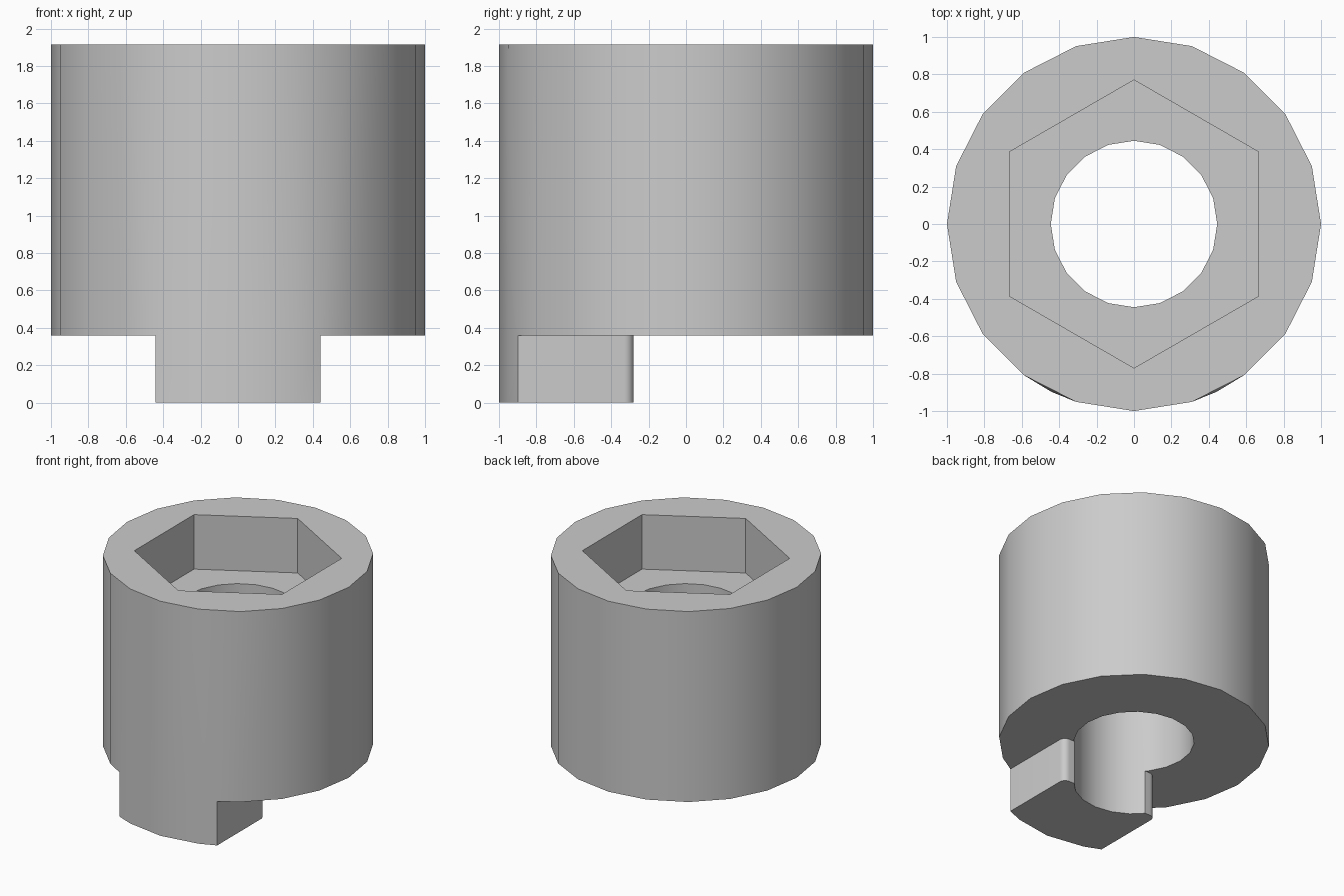
import bpy, bmesh
from math import sin, cos, radians
from mathutils import Matrix

cube = bpy.data.objects.get("Cube")
if cube:
    bpy.data.objects.remove(cube, do_unlink=True)

TOP, FLOOR, BASE = 1.915, 1.47, 0.36

grey = bpy.data.materials.new("light_grey")
grey.use_nodes = True
colour = (0.6, 0.6, 0.6, 1)
grey.diffuse_color = colour
grey.node_tree.nodes["Principled BSDF"].inputs["Base Color"].default_value = colour


def arc(radius, start, end, steps, cx=0, cy=0):
    angles = [radians(start + (end - start) * i / steps) for i in range(steps + 1)]
    return [(cx + radius * cos(a), cy + radius * sin(a)) for a in angles]


bm = bmesh.new()
cache = {}


def vert(p, z):
    key = (round(p[0], 4), round(p[1], 4), z)
    if key not in cache:
        cache[key] = bm.verts.new(key)
    return cache[key]


def flat(points, z):
    bm.faces.new([vert(p, z) for p in points])


def wall(path, low, high):
    for a, b in zip(path, path[1:]):
        bm.faces.new([vert(a, low), vert(b, low), vert(b, high), vert(a, high)])


# Half outlines, running from front to back on the +x side
outer = arc(1, -90, 90, 10)
hexagon = arc(0.77, -90, 90, 3)
hole = arc(0.445, -90, 90, 10)
corner = (0.44, -0.898)
notch = (0.342, -0.28)
rounding = arc(0.05, 0, 90, 6, 0.39, -0.33)
tab_side = [corner] + rounding + [notch]

# Outer wall, with the panel that leans out to the tab corner
wall(outer[:2], BASE, TOP)
wall(outer[2:], BASE, TOP)
o1, o2 = outer[1:3]
c = vert(corner, BASE)
bm.faces.new([vert(o1, BASE), c, vert(o1, TOP)])
bm.faces.new([c, vert(o2, TOP), vert(o1, TOP)])
bm.faces.new([c, vert(o2, BASE), vert(o2, TOP)])

# Top rim, hexagonal socket and its floor
flat(outer + hexagon[::-1], TOP)
wall(hexagon, FLOOR, TOP)
flat(hexagon + hole[::-1], FLOOR)

# Through hole
wall(hole[:3], BASE, FLOOR)
wall(hole[3:], BASE, FLOOR)
bm.faces.new([vert(hole[2], BASE), vert(notch, BASE), vert(hole[3], BASE),
              vert(hole[3], FLOOR), vert(hole[2], FLOOR)])

# Underside around the tab
flat(outer[2:] + hole[:2:-1] + tab_side[::-1], BASE)

# Drive tab
wall(outer[:2] + tab_side + hole[2::-1], 0, BASE)
flat(outer[:2] + tab_side + hole[2::-1], 0)

# Mirror to the other side and close up
bmesh.ops.mirror(bm, geom=bm.verts[:] + bm.edges[:] + bm.faces[:],
                 matrix=Matrix.Identity(4), merge_dist=0.001, axis='X')
bmesh.ops.remove_doubles(bm, verts=bm.verts[:], dist=0.0005)
bmesh.ops.recalc_face_normals(bm, faces=bm.faces[:])

mesh = bpy.data.meshes.new("socket_coupling")
bm.to_mesh(mesh)
bm.free()
mesh.materials.append(grey)
coupling = bpy.data.objects.new("socket_coupling", mesh)
bpy.context.collection.objects.link(coupling)
bpy.ops.object.select_all(action='DESELECT')
coupling.select_set(True)
bpy.context.view_layer.objects.active = coupling
bpy.ops.object.shade_smooth_by_angle(angle=radians(30))
